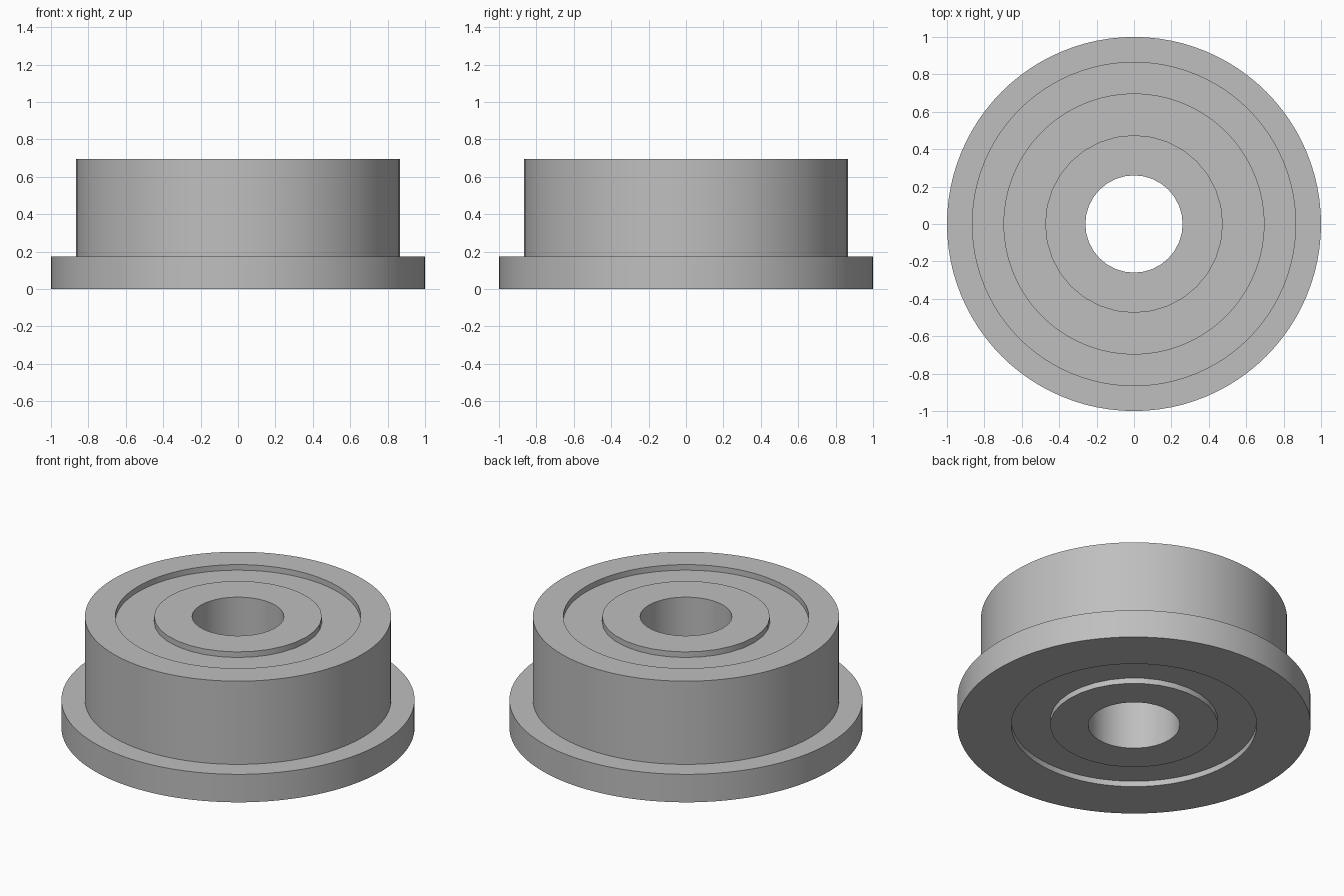
import bpy
import bmesh
import math

cube = bpy.data.objects.get("Cube")
if cube:
    bpy.data.objects.remove(cube, do_unlink=True)

# Plain steel colour
steel = bpy.data.materials.new("steel grey")
steel.use_nodes = True
colour = (0.52, 0.52, 0.52, 1.0)
steel.diffuse_color = colour
steel.node_tree.nodes["Principled BSDF"].inputs["Base Color"].default_value = colour

HEIGHT = 0.695
FLANGE = 0.175
RECESS = 0.035
BORE, INNER, OUTER, BODY, RIM = 0.26, 0.475, 0.695, 0.867, 1.0


def lathe(name, profile, segments):
    """Revolve a closed (radius, height) profile around the z axis."""
    bm = bmesh.new()
    rings = []
    for i in range(segments):
        a = math.tau * i / segments
        rings.append([bm.verts.new((r * math.cos(a), r * math.sin(a), z)) for r, z in profile])
    n = len(profile)
    for i in range(segments):
        here, there = rings[i], rings[(i + 1) % segments]
        for j in range(n):
            k = (j + 1) % n
            bm.faces.new((here[j], there[j], there[k], here[k]))
    bmesh.ops.recalc_face_normals(bm, faces=bm.faces)
    mesh = bpy.data.meshes.new(name)
    bm.to_mesh(mesh)
    bm.free()
    mesh.materials.append(steel)
    obj = bpy.data.objects.new(name, mesh)
    bpy.context.collection.objects.link(obj)
    bpy.ops.object.select_all(action="DESELECT")
    obj.select_set(True)
    bpy.context.view_layer.objects.active = obj
    bpy.ops.object.shade_smooth_by_angle(angle=math.radians(30))
    return obj


def band(inner, outer, low, high):
    return [(inner, low), (outer, low), (outer, high), (inner, high)]


# Flanged outer race
lathe("outer_race", [(OUTER, 0), (RIM, 0), (RIM, FLANGE), (BODY, FLANGE),
                     (BODY, HEIGHT), (OUTER, HEIGHT)], 96)

# Inner race around the bore
lathe("inner_race", band(BORE, INNER, 0, HEIGHT), 32)

# Recessed shield filling the gap, its edges tucked into both races
lathe("shield", band(INNER - 0.01, OUTER + 0.01, RECESS, HEIGHT - RECESS), 96)
